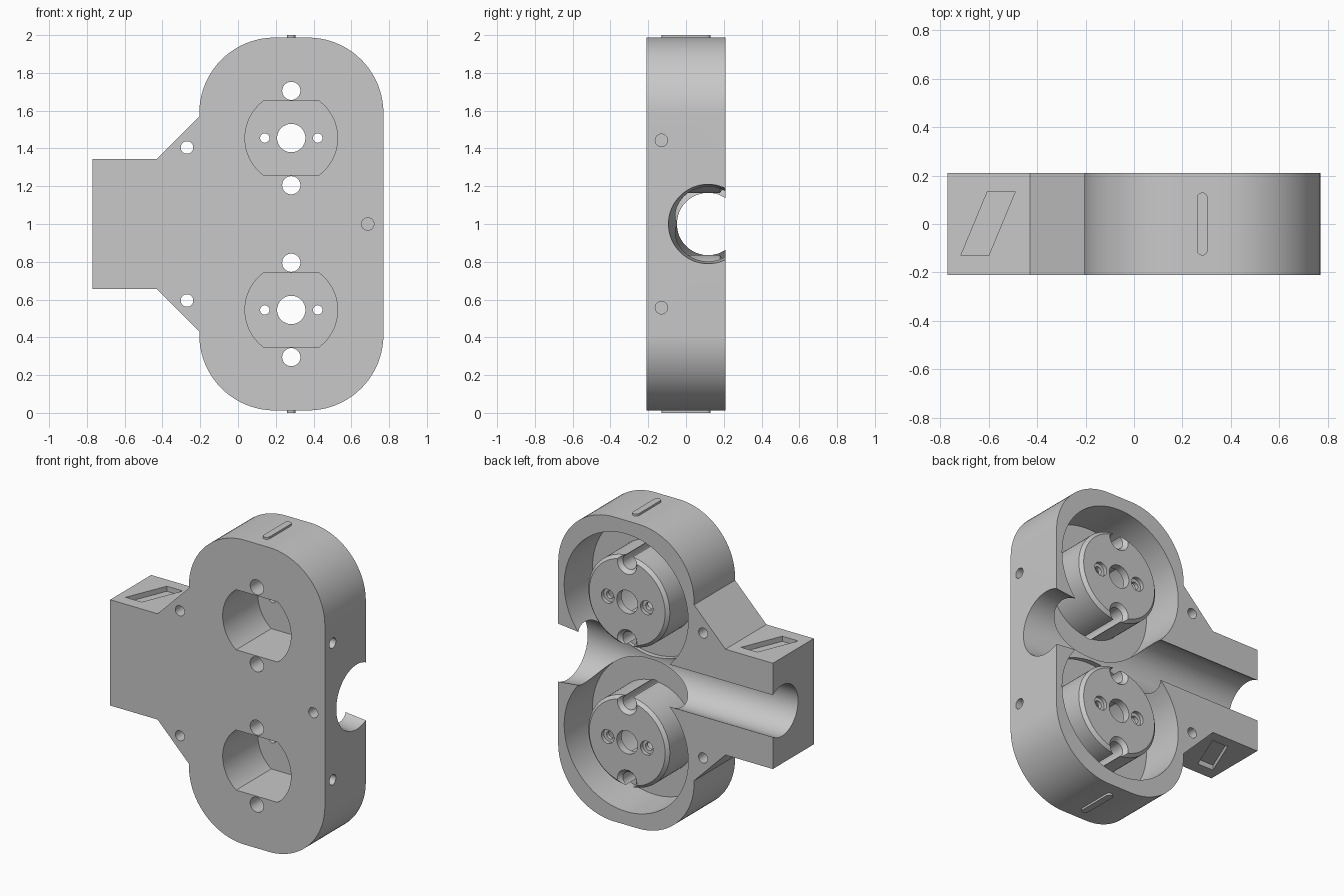
import bpy, bmesh
from math import sin, cos, pi, asin, radians

cube = bpy.data.objects.get("Cube")
if cube:
    bpy.data.objects.remove(cube, do_unlink=True)

GREY = (0.58, 0.58, 0.58, 1)
grey = bpy.data.materials.new("plain_grey")
grey.use_nodes = True
grey.diffuse_color = GREY
grey.node_tree.nodes["Principled BSDF"].inputs["Base Color"].default_value = GREY

PLACE = {"x": lambda u, v, w: (w, u, v),
         "y": lambda u, v, w: (u, w, v),
         "z": lambda u, v, w: (u, v, w)}


def loft(name, axis, sections):
    """Closed solid through matching outlines placed at positions along an axis."""
    bm = bmesh.new()
    rings = [[bm.verts.new(PLACE[axis](u, v, w)) for u, v in pts] for w, pts in sections]
    n = len(rings[0])
    for a, b in zip(rings, rings[1:]):
        for i in range(n):
            j = (i + 1) % n
            bm.faces.new((a[i], a[j], b[j], b[i]))
    bm.faces.new(rings[0])
    bm.faces.new(rings[-1])
    bmesh.ops.recalc_face_normals(bm, faces=bm.faces)
    mesh = bpy.data.meshes.new(name)
    bm.to_mesh(mesh)
    bm.free()
    mesh.materials.append(grey)
    obj = bpy.data.objects.new(name, mesh)
    bpy.context.collection.objects.link(obj)
    return obj


def arc(cu, cv, r, start, end, steps):
    return [(cu + r * cos(start + (end - start) * i / steps),
             cv + r * sin(start + (end - start) * i / steps)) for i in range(steps + 1)]


def lathe(name, axis, cu, cv, profile, n=64):
    """Round solid from (position, radius) pairs along an axis."""
    return loft(name, axis, [(w, arc(cu, cv, r, 0, 2 * pi, n)[:-1]) for w, r in profile])


def combine(target, tool, operation="DIFFERENCE"):
    tool.hide_render = True
    mod = target.modifiers.new("join", "BOOLEAN")
    mod.operation, mod.object, mod.solver = operation, tool, "EXACT"
    bpy.context.view_layer.objects.active = target
    bpy.ops.object.modifier_apply(modifier=mod.name)
    bpy.data.objects.remove(tool, do_unlink=True)


def smooth(obj):
    bpy.ops.object.select_all(action="DESELECT")
    obj.select_set(True)
    bpy.context.view_layer.objects.active = obj
    bpy.ops.object.shade_smooth_by_angle(angle=radians(30))


# Main plate outline: rounded block with a tapered flange
HALF, CX, R = 0.21, 0.282, 0.40
LEFT, RIGHT, TOP = -0.205, 0.77, 1.987
upper = arc(RIGHT - R, TOP - R, R, 0, pi / 2, 20) + arc(LEFT + R, TOP - R, R, pi / 2, pi, 20)
upper += [(LEFT, 1.57), (-0.43, 1.343), (-0.77, 1.343)]
outline = upper + [(x, 2 - z) for x, z in reversed(upper)]
housing = loft("housing", "y", [(-HALF, outline), (HALF, outline)])

# Round pockets in the back
CENTRES = (1.455, 0.545)
FLOOR, FACE, SOCKET_END = -0.08, 0.2, 0.15
for cz in CENTRES:
    combine(housing, lathe("pocket_cutter", "y", CX, cz, [(FLOOR, 0.445), (0.3, 0.445)], 96))

# Half-open channel across the back, widening towards one end
combine(housing, lathe("channel_cutter", "x", 0.117, 1,
                       [(-0.9, 0.165), (0.3, 0.165), (0.77, 0.21), (0.9, 0.222)]))

# Socket outline: circle with two flats
flat = asin(0.195 / 0.245)
socket = arc(0, 0, 0.245, -flat, flat, 32) + arc(0, 0, 0.245, pi - flat, pi + flat, 32)

for cz in CENTRES:
    # Chamfered boss in each pocket
    combine(housing, lathe("boss", "y", CX, cz,
                           [(FLOOR - 0.03, 0.292), (FACE - 0.02, 0.292), (FACE, 0.272)], 96), "UNION")
    # Socket open to the front
    hole = [(CX + x, cz + z) for x, z in socket]
    combine(housing, loft("socket_cutter", "y", [(-0.3, hole), (SOCKET_END, hole)]))
    # Central hole
    combine(housing, lathe("centre_cutter", "y", CX, cz, [(0, 0.075), (0.3, 0.075)], 48))
    for s in (-1, 1):
        # Counterbored screw holes
        x = CX + s * 0.14
        combine(housing, lathe("screw_cutter", "y", x, cz,
                               [(0, 0.025), (0.175, 0.025), (0.176, 0.045), (0.3, 0.045)], 32))
        # Bolt holes that break out of the boss side, chamfered at the face
        combine(housing, lathe("bolt_cutter", "y", CX, cz + s * 0.25,
                               [(-0.3, 0.048), (0.175, 0.048), (FACE, 0.07), (0.3, 0.07)], 48))

for s in (-1, 1):
    # Flange through holes and blind side holes
    combine(housing, lathe("flange_cutter", "y", -0.27, 1 + s * 0.405, [(-0.3, 0.033), (0.3, 0.033)], 32))
    combine(housing, lathe("side_cutter", "x", -0.13, 1 + s * 0.443, [(0.62, 0.033), (0.9, 0.033)], 32))
    # Slanted recess on the flange edges
    slant = [(-0.715, -0.13), (-0.60, -0.13), (-0.49, 0.135), (-0.605, 0.135)]
    combine(housing, loft("recess_cutter", "z", [(1 + s * 0.31, slant), (1 + s * 0.4, slant)]))
# Blind hole in the front
combine(housing, lathe("front_cutter", "y", 0.687, 1, [(-0.3, 0.033), (-0.13, 0.033)], 32))
smooth(housing)

# Raised bars on the top and bottom
pill = arc(CX, 0.108, 0.022, 0, pi, 12) + arc(CX, -0.108, 0.022, pi, 2 * pi, 12)
for name, lo, hi in (("top_bar", 1.97, 2.0), ("bottom_bar", 0.0, 0.03)):
    smooth(loft(name, "z", [(lo, pill), (hi, pill)]))
